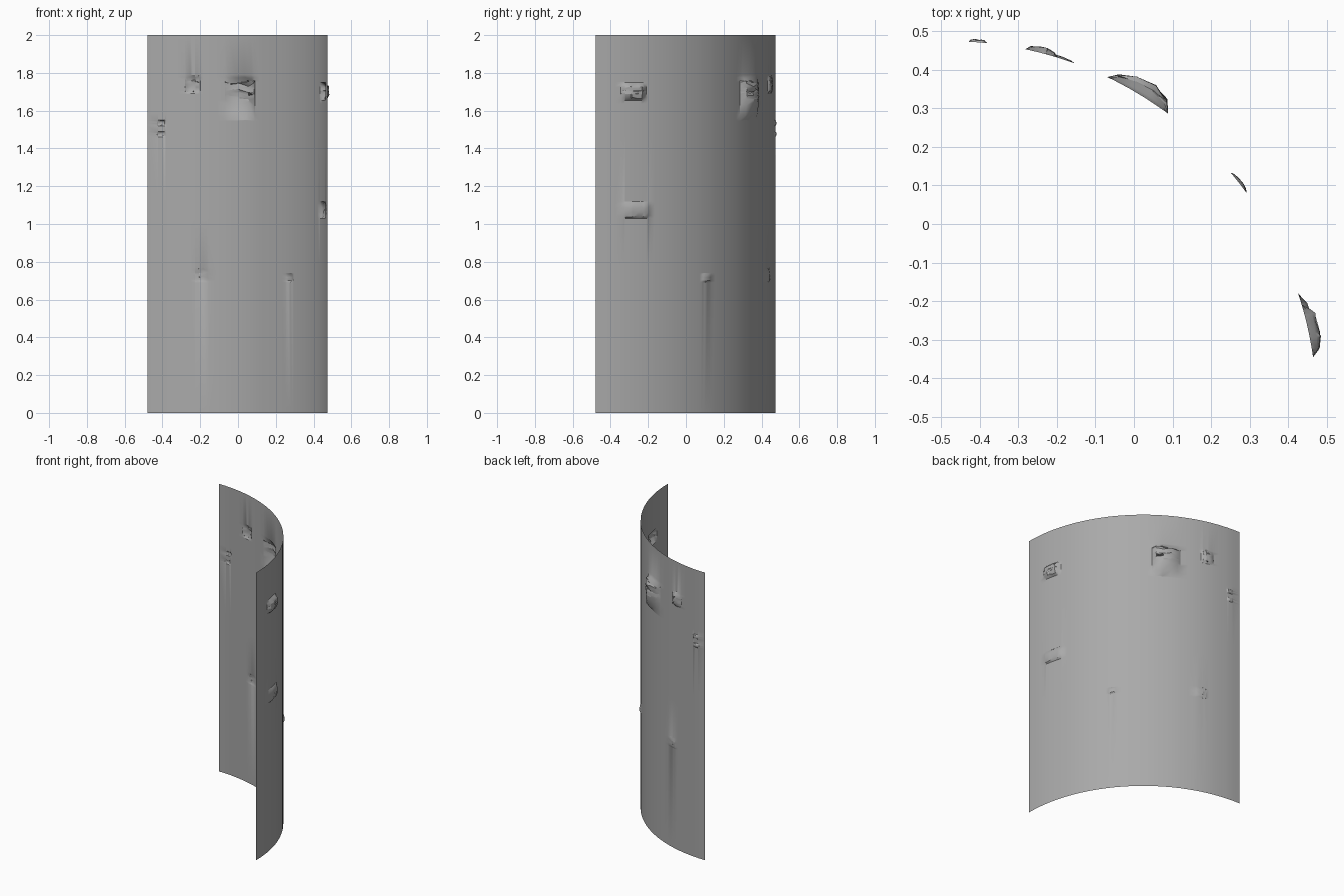
import bpy, bmesh, math, random

cube = bpy.data.objects.get("Cube")
if cube:
    bpy.data.objects.remove(cube, do_unlink=True)
random.seed(4)

RADIUS, HEIGHT, CENTRE = 0.954, 2.0, -0.48
COLUMNS = 28

# Dents: start angle, end angle, bottom, top, outward depth
DENTS = [
    (53.4, 64.5, 1.55, 1.79, 0.045),
    (72.8, 78.0, 1.69, 1.79, 0.016),
    (84.2, 87.0, 1.46, 1.49, 0.008),
    (84.0, 87.0, 1.52, 1.55, 0.008),
    (8.1, 16.5, 1.655, 1.75, 0.028),
    (8.1, 18.4, 1.03, 1.12, 0.016),
    (70.0, 75.4, 0.69, 0.77, 0.006),
    (36.0, 40.0, 0.69, 0.74, 0.008),
]
STEPS = (0, 0.13, 0.36, 0.64, 0.87, 1)


def spread(low, high):
    return [round(low + (high - low) * s, 4) for s in STEPS]


def rise(s):
    """Steep wall with a flat floor, from 0 at the rim to 1 inside."""
    return min(1, 5 * min(s, 1 - s))


def push(angle, z):
    """Outward displacement and ragged vertical shift at a point on the sheet."""
    for a0, a1, z0, z1, depth in DENTS:
        s, t = (angle - a0) / (a1 - a0), (z - z0) / (z1 - z0)
        if 0.01 < s < 0.99 and 0.01 < t < 0.99:
            amount = rise(s) * rise(t) * random.uniform(0.75, 1.05)
            if a0 == 53.4:
                amount *= 1.1 - 0.5 * s
            return depth * amount, random.uniform(-0.05, 0.05) * (z1 - z0)
    return 0, 0


# Grid lines follow the arc and gather at the dents
angles = {round(90 * i / COLUMNS, 4) for i in range(COLUMNS + 1)}
heights = {0, HEIGHT}
for a0, a1, z0, z1, depth in DENTS:
    angles = {a for a in angles if not a0 < a < a1}
for a0, a1, z0, z1, depth in DENTS:
    angles.update(spread(a0, a1))
    heights.update(spread(z0, z1))
angles, heights = sorted(angles), sorted(heights)

# Curved dented sheet
bm = bmesh.new()
rows = []
for z in heights:
    row = []
    for angle in angles:
        out, lift = push(angle, z)
        r, a = RADIUS + out, math.radians(angle)
        row.append(bm.verts.new((CENTRE + r * math.cos(a), CENTRE + r * math.sin(a), z + lift)))
    rows.append(row)
for low, high in zip(rows, rows[1:]):
    for i in range(len(angles) - 1):
        bm.faces.new((low[i], low[i + 1], high[i + 1], high[i]))
mesh = bpy.data.meshes.new("curved_panel")
bm.to_mesh(mesh)
bm.free()
panel = bpy.data.objects.new("curved_panel", mesh)
bpy.context.collection.objects.link(panel)

# Plain grey metal
grey = bpy.data.materials.new("plain_grey")
grey.use_nodes = True
colour = (0.4, 0.4, 0.4, 1)
grey.diffuse_color = colour
grey.node_tree.nodes["Principled BSDF"].inputs["Base Color"].default_value = colour
mesh.materials.append(grey)

bpy.ops.object.select_all(action="DESELECT")
panel.select_set(True)
bpy.context.view_layer.objects.active = panel
bpy.ops.object.shade_smooth_by_angle(angle=math.radians(30))
